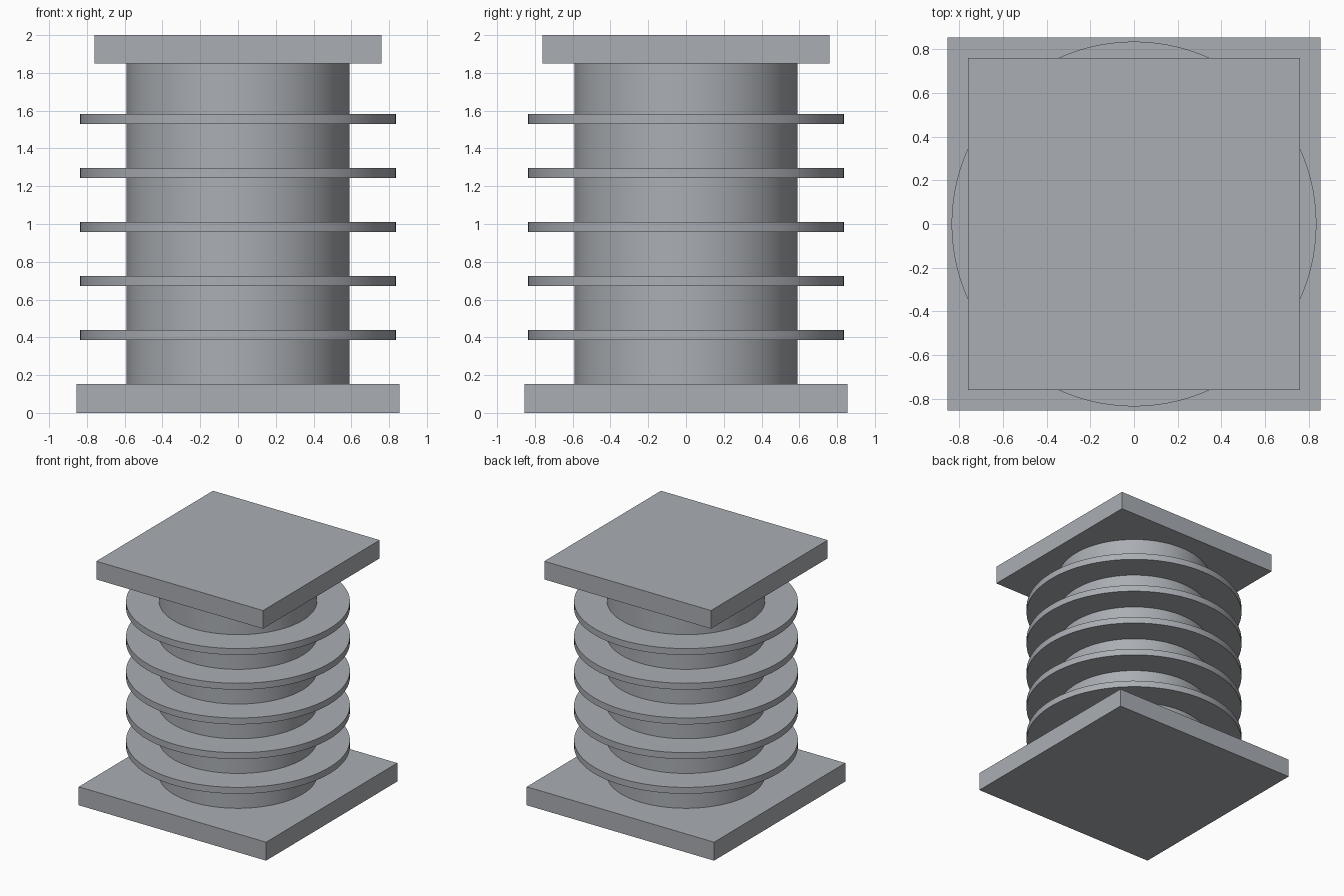
import bpy
import math

cube = bpy.data.objects.get("Cube")
if cube:
    bpy.data.objects.remove(cube, do_unlink=True)

# One plain grey for the whole model
grey = bpy.data.materials.new("plain grey")
grey.use_nodes = True
colour = (0.40, 0.42, 0.45, 1)
grey.diffuse_color = colour
grey.node_tree.nodes["Principled BSDF"].inputs["Base Color"].default_value = colour


def finish(name):
    obj = bpy.context.object
    obj.name = name
    obj.data.materials.append(grey)
    return obj


def plate(name, width, bottom, top):
    bpy.ops.mesh.primitive_cube_add(size=1, location=(0, 0, (bottom + top) / 2))
    obj = finish(name)
    obj.scale = (width, width, top - bottom)
    bpy.ops.object.transform_apply(location=False, rotation=False, scale=True)


def disc(name, radius, bottom, top):
    bpy.ops.mesh.primitive_cylinder_add(
        vertices=96, radius=radius, depth=top - bottom,
        location=(0, 0, (bottom + top) / 2))
    finish(name)
    bpy.ops.object.shade_smooth_by_angle(angle=math.radians(30))


# Square end plates
plate("base_plate", 1.708, 0, 0.152)
plate("top_plate", 1.52, 1.85, 2)

# Central column
disc("column", 0.59, 0.152, 1.85)

# Evenly spaced cooling fins
for i in range(5):
    bottom = 0.386 + i * 0.286
    disc(f"fin_{i + 1}", 0.836, bottom, bottom + 0.053)
